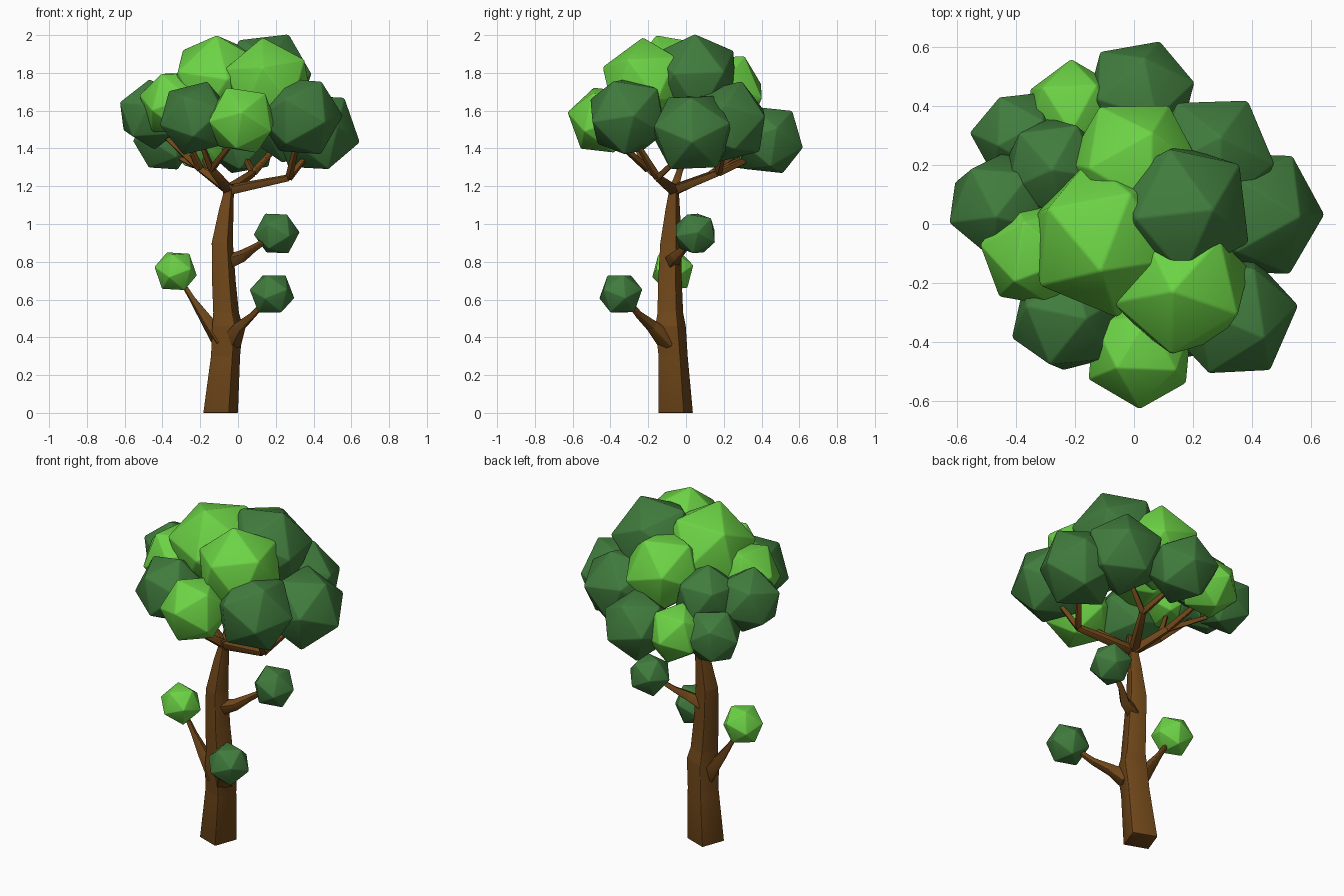
import bpy, bmesh, math, random
from mathutils import Vector, Euler

if "Cube" in bpy.data.objects:
    bpy.data.objects.remove(bpy.data.objects["Cube"])

random.seed(4)


def material(name, rgb):
    m = bpy.data.materials.new(name)
    m.diffuse_color = (*rgb, 1)
    m.use_nodes = True
    m.node_tree.nodes["Principled BSDF"].inputs["Base Color"].default_value = m.diffuse_color
    return m


BARK = material("bark", (0.16, 0.063, 0.010))
LIGHT = material("light_leaves", (0.15, 0.65, 0.06))
DARK = material("dark_leaves", (0.052, 0.20, 0.047))


def add_object(name, bm, mat, bevel):
    """Finish a part: softened edges on otherwise flat faces."""
    bmesh.ops.recalc_face_normals(bm, faces=bm.faces)
    for f in bm.faces:
        f.smooth = True
    mesh = bpy.data.meshes.new(name)
    bm.to_mesh(mesh)
    bm.free()
    mesh.materials.append(mat)
    ob = bpy.data.objects.new(name, mesh)
    bpy.context.collection.objects.link(ob)
    mod = ob.modifiers.new("soft_edges", 'BEVEL')
    mod.width, mod.segments, mod.limit_method = bevel, 2, 'NONE'
    return ob


def limb(name, path, twist=25, upright=False):
    """Tapered four-sided limb through (x, y, z, radius) points."""
    bm = bmesh.new()
    pts = [Vector(p[:3]) for p in path]
    rings = []
    for i, p in enumerate(pts):
        d = (pts[min(i + 1, len(pts) - 1)] - pts[max(i - 1, 0)]).normalized()
        if upright:
            u, v = Vector((1, 0, 0)), Vector((0, 1, 0))
        else:
            u = d.cross(Vector((0, 0, 1))).normalized()
            v = u.cross(d)
        ring = []
        for k in range(4):
            a = math.radians(twist + 90 * k)
            ring.append(bm.verts.new(p + path[i][3] * (u * math.cos(a) + v * math.sin(a))))
        rings.append(ring)
    for a, b in zip(rings, rings[1:]):
        for k in range(4):
            bm.faces.new((a[k], a[(k + 1) % 4], b[(k + 1) % 4], b[k]))
    bm.faces.new(rings[0])
    bm.faces.new(rings[-1])
    return add_object(name, bm, BARK, 0.003)


def leaf_clump(name, x, y, z, r, mat):
    """Randomly turned icosahedron whose average half-extent is r."""
    bm = bmesh.new()
    bmesh.ops.create_icosphere(bm, subdivisions=1, radius=1)
    rot = Euler([random.uniform(-0.6, 0.6) for _ in range(3)]).to_matrix()
    bmesh.ops.rotate(bm, matrix=rot, verts=bm.verts)
    half = sum(max(v.co[i] for v in bm.verts) for i in range(3)) / 3
    bmesh.ops.scale(bm, vec=[r / half] * 3, verts=bm.verts)
    bmesh.ops.translate(bm, vec=(x, y, z), verts=bm.verts)
    return add_object(name, bm, mat, 0.03 * r)


# trunk
limb("trunk", [(-.092, -.055, 0, .102), (-.066, -.068, .3, .086), (-.055, -.082, .46, .09),
               (-.063, -.083, .53, .076), (-.075, -.085, .7, .07), (-.083, -.08, .9, .063),
               (-.062, -.07, 1.08, .043), (-.05, -.065, 1.16, .032), (-.05, -.065, 1.21, .04)],
     upright=True)

# side branches and their small leaf clumps
limb("left_twig", [(-.09, -.08, .38, .055), (-.17, -.08, .495, .036),
                   (-.24, -.075, .6, .019), (-.32, -.07, .73, .012)])
limb("front_twig", [(-.04, -.09, .37, .06), (.01, -.18, .46, .034),
                    (.08, -.25, .52, .021), (.17, -.33, .62, .012)])
limb("right_twig", [(-.06, -.075, .80, .045), (.02, -.055, .83, .034),
                    (.08, -.01, .87, .022), (.19, .04, .94, .012)])
leaf_clump("left_small_clump", -.33, -.07, .75, .107, LIGHT)
leaf_clump("front_small_clump", .18, -.345, .63, .11, DARK)
leaf_clump("right_small_clump", .205, .05, .95, .11, DARK)

# crown clumps around the rim
rim = [(.265, .225, 1.54, .207, DARK), (.415, .035, 1.485, .21, DARK),
       (.33, -.31, 1.57, .208, DARK), (.02, -.435, 1.55, .18, LIGHT),
       (-.225, -.315, 1.56, .188, DARK), (-.335, -.10, 1.64, .175, LIGHT),
       (-.455, .06, 1.58, .18, DARK), (-.39, .30, 1.435, .153, DARK),
       (-.205, .385, 1.44, .16, LIGHT), (.02, .435, 1.445, .182, DARK)]
for i, clump in enumerate(rim):
    leaf_clump(f"rim_clump_{i + 1}", *clump)

# crown clumps on top
top = [(-.105, -.05, 1.75, .252, LIGHT), (.16, -.21, 1.74, .237, LIGHT),
       (.16, .045, 1.775, .227, DARK), (0, .20, 1.69, .21, LIGHT), (-.27, .19, 1.60, .172, DARK)]
for i, clump in enumerate(top):
    leaf_clump(f"top_clump_{i + 1}", *clump)

# crown branches: each elbow forks to the rim clumps listed by index
fork = (-.05, -.065, 1.18, .032)
boughs = {"right": ((.27, -.15, 1.245), (1, 2)), "front": ((-.14, -.20, 1.29), (3, 4)),
          "left": ((-.20, -.03, 1.29), (5, 6)), "back": ((-.13, .13, 1.26), (7, 8)),
          "inner": ((.08, .17, 1.27), (0, 9))}
for side, (elbow, tips) in boughs.items():
    limb(f"{side}_bough", [fork, (*elbow, .021)])
    for n in tips:
        x, y, z, r, _ = rim[n]
        limb(f"{side}_bough_tip_{n + 1}", [(*elbow, .022), (x, y, z - r * .3, .012)])
